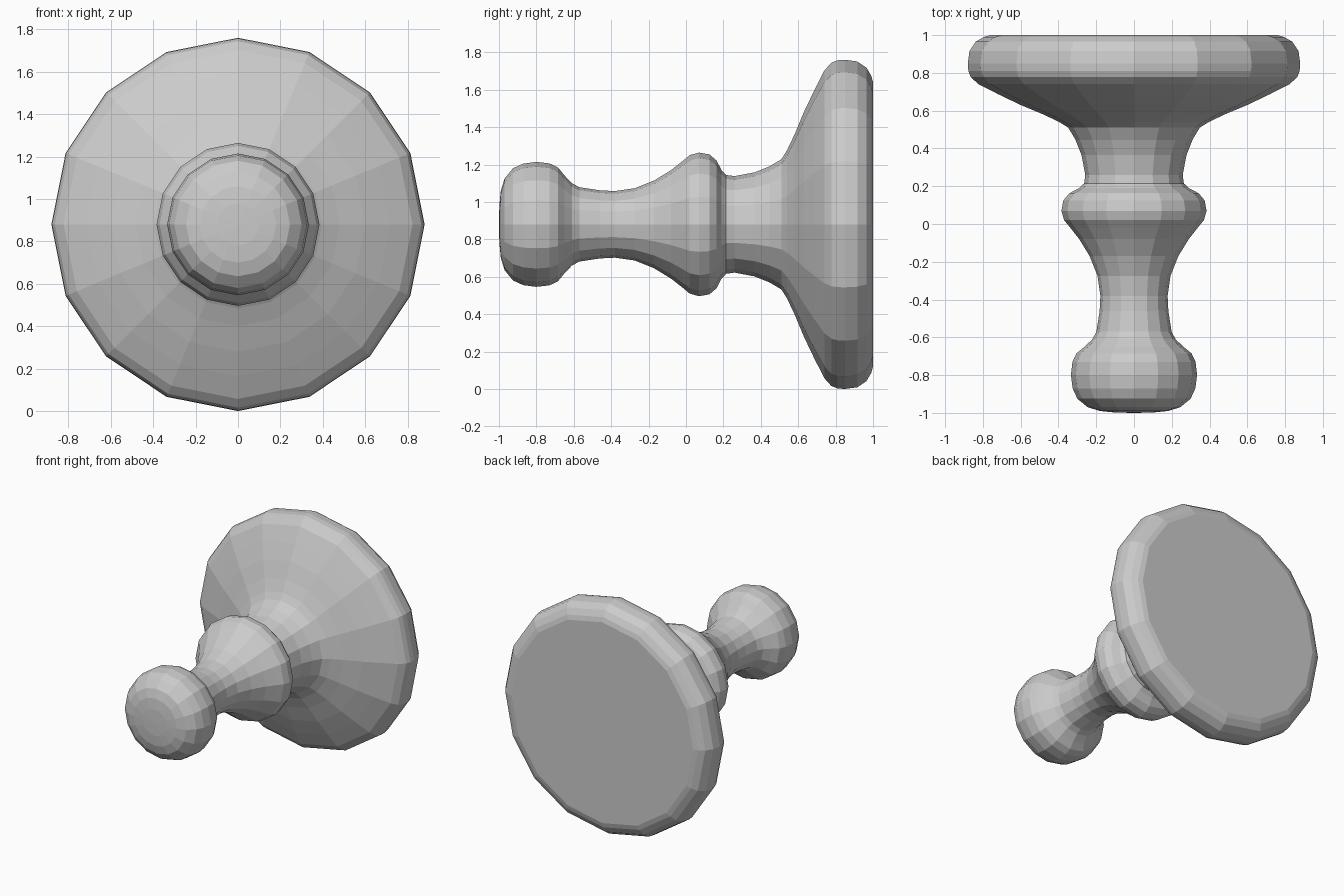
import bpy
import bmesh
from math import tau
from mathutils import Vector

cube = bpy.data.objects.get("Cube")
if cube:
    bpy.data.objects.remove(cube, do_unlink=True)

SIDES = 16
AXIS_HEIGHT = 0.88


def flat_colour(name, rgb):
    mat = bpy.data.materials.new(name)
    mat.use_nodes = True
    colour = (*rgb, 1.0)
    mat.diffuse_color = colour
    mat.node_tree.nodes["Principled BSDF"].inputs["Base Color"].default_value = colour
    return mat


def lathe(name, profile, mat):
    """Turn a (y, radius) profile around the y axis and close both ends."""
    bm = bmesh.new()
    verts = [bm.verts.new((radius, y, 0)) for y, radius in profile]
    edges = [bm.edges.new(pair) for pair in zip(verts, verts[1:])]
    bmesh.ops.spin(bm, geom=verts + edges, cent=(0, 0, 0), axis=(0, 1, 0),
                   angle=tau, steps=SIDES, use_merge=True)
    bmesh.ops.remove_doubles(bm, verts=bm.verts[:], dist=0.0005)
    rims = [edge for edge in bm.edges if edge.is_boundary]
    bmesh.ops.holes_fill(bm, edges=rims, sides=SIDES)
    bmesh.ops.translate(bm, verts=bm.verts[:], vec=Vector((0, 0, AXIS_HEIGHT)))
    bmesh.ops.recalc_face_normals(bm, faces=bm.faces[:])
    mesh = bpy.data.meshes.new(name)
    bm.to_mesh(mesh)
    bm.free()
    mesh.materials.append(mat)
    obj = bpy.data.objects.new(name, mesh)
    bpy.context.scene.collection.objects.link(obj)
    return obj


# Rounded grip at the front end
grip = [(-1, .005), (-.998, .1), (-.99, .18), (-.97, .245), (-.925, .3),
        (-.87, .325), (-.8, .334), (-.73, .326), (-.685, .305)]
# Slim neck behind the grip
neck = [(-.65, .262), (-.61, .22), (-.57, .199), (-.46, .182), (-.38, .178),
        (-.275, .193), (-.17, .235), (-.08, .29), (-.02, .337)]
# Raised ring around the middle
collar = [(.02, .37), (.07, .384), (.125, .374), (.163, .342), (.19, .29),
          (.215, .264), (.26, .258)]
# Flared stem running into the wide base
flare = [(.366, .278), (.446, .31), (.51, .348), (.54, .396), (.58, .48),
         (.63, .6), (.686, .717), (.74, .823)]
# Rounded rim and flat back of the base
base = [(.777, .864), (.81, .877), (.85, .88), (.916, .871), (.965, .838),
        (.99, .795), (1, .76)]

grey = flat_colour("plain grey", (0.6, 0.6, 0.6))
lathe("turned_handle", grip + neck + collar + flare + base, grey)
